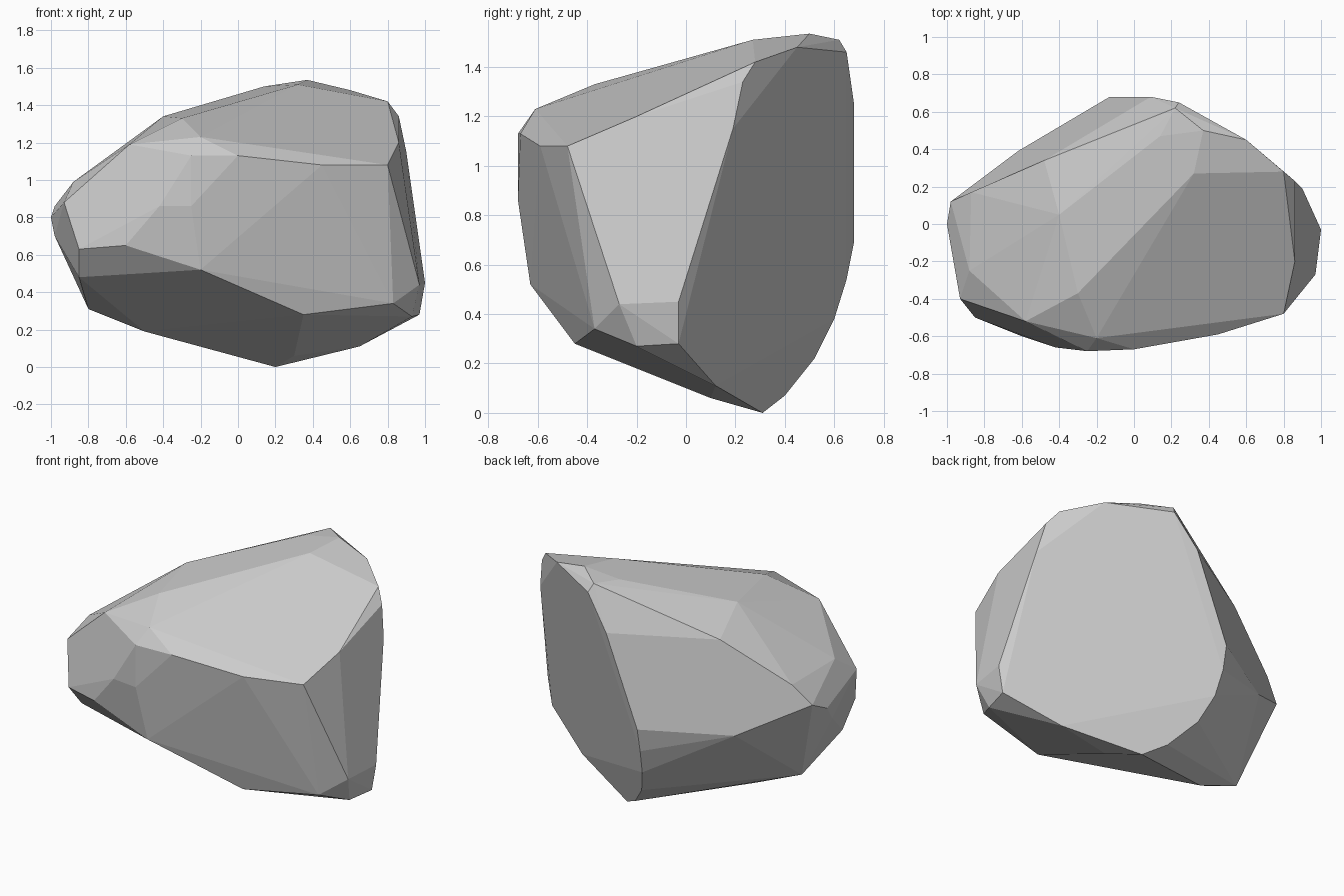
import bpy, bmesh, math

# Key corners of the boulder, grouped by region; the convex hull makes the facets
top = [(-.30, -.37, 1.33), (-.20, -.61, 1.23), (-.58, -.52, 1.19), (-.40, .05, 1.34),
       (.32, .27, 1.51), (.37, .50, 1.535), (.14, .47, 1.50), (.60, .45, 1.48),
       (.80, .28, 1.42), (.86, .23, 1.34), (.86, -.20, 1.20), (.80, -.48, 1.08),
       (.45, -.59, 1.08), (.22, .62, 1.51)]
front = [(0, -.67, 1.13), (-.25, -.68, .86), (-.25, -.68, 1.13), (-.42, -.66, .86),
         (-.20, -.63, .52), (-.60, -.60, .65), (-.85, -.50, .63),
         (.35, -.45, .28), (.83, -.37, .34)]
left = [(-.93, -.40, .88), (-.88, -.25, .99), (-1, 0, .80), (-.98, .12, .86),
        (-.87, .17, .98), (-.48, .34, 1.23), (-.98, -.08, .70), (-.62, .39, .67)]
right = [(1, -.03, .45), (.97, -.27, .44), (.97, -.03, .28), (.90, .19, 1.15),
         (.93, -.20, .27)]
back = [(-.13, .68, .69), (.09, .68, 1.25), (-.13, .65, .54),
        (-.11, .60, .38), (-.05, .52, .22), (.08, .40, .07), (.24, .65, 1.46)]
bottom = [(.20, .31, 0), (.30, .10, .06), (.65, .12, .11), (-.50, 0, .19),
          (-.80, -.03, .31), (-.85, -.37, .48)]

bm = bmesh.new()
for region in (top, front, left, right, back, bottom):
    for p in region:
        bm.verts.new(p)
hull = bmesh.ops.convex_hull(bm, input=bm.verts[:])
loose = {g for g in hull["geom_interior"] + hull["geom_unused"]
         if isinstance(g, bmesh.types.BMVert)}
bmesh.ops.delete(bm, geom=list(loose), context="VERTS")

# Merge nearly flat neighbours into broad facets
bmesh.ops.dissolve_limit(bm, angle_limit=math.radians(4), verts=bm.verts[:], edges=bm.edges[:])
bmesh.ops.recalc_face_normals(bm, faces=bm.faces[:])

mesh = bpy.data.meshes.new("boulder")
bm.to_mesh(mesh)
bm.free()
boulder = bpy.data.objects.new("boulder", mesh)
bpy.context.collection.objects.link(boulder)
